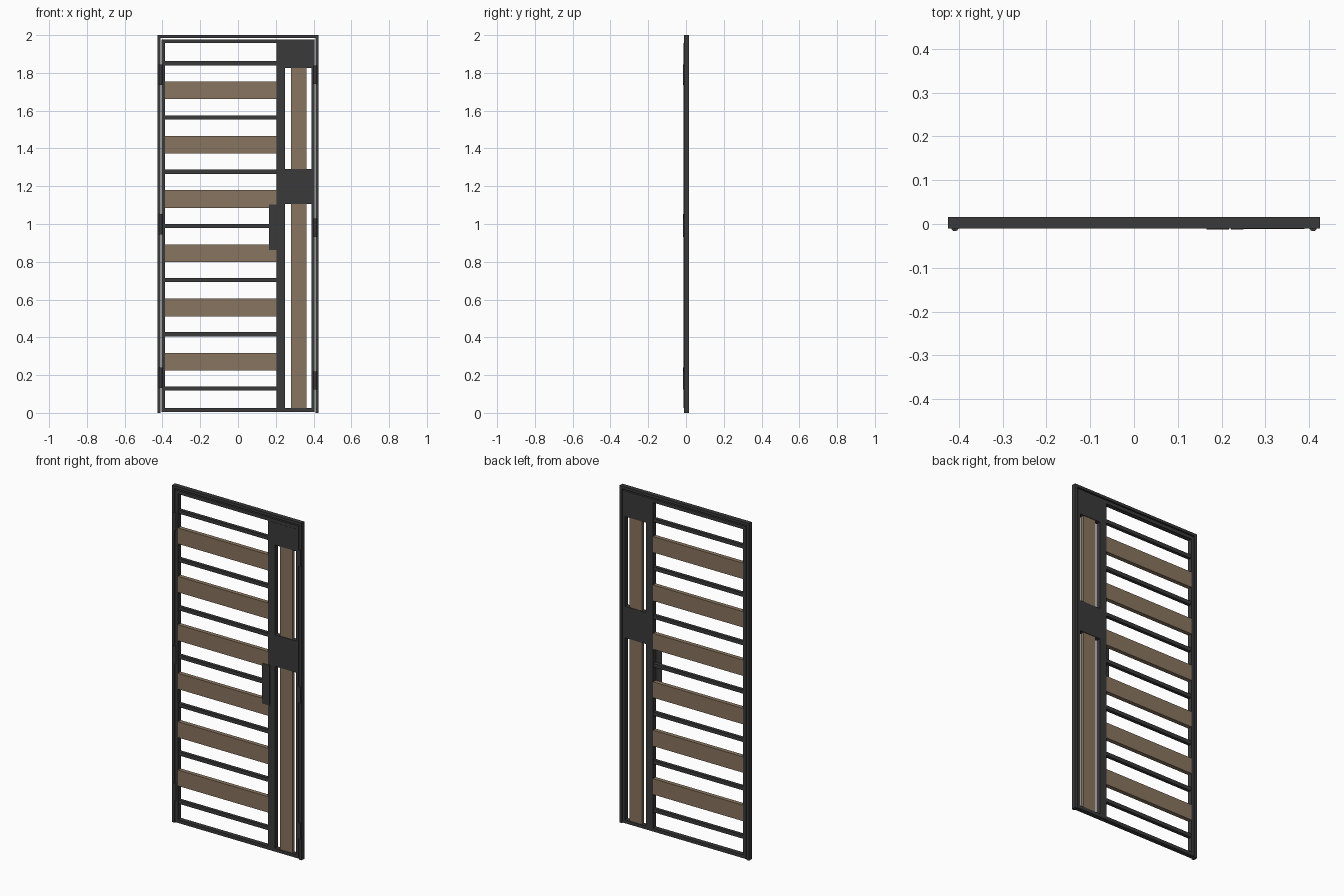
import bpy, bmesh

if "Cube" in bpy.data.objects:
    bpy.data.objects.remove(bpy.data.objects["Cube"])

def material(name, col):
    m = bpy.data.materials.new(name)
    m.diffuse_color = (*col, 1)
    m.use_nodes = True
    m.node_tree.nodes["Principled BSDF"].inputs["Base Color"].default_value = m.diffuse_color
    return m

DARK = material("charcoal_metal", (0.042, 0.042, 0.043))
WOOD = material("brown_wood", (0.25, 0.178, 0.117))

def box(name, x0, x1, y0, y1, z0, z1, mat=DARK):
    bm = bmesh.new()
    bmesh.ops.create_cube(bm, size=1)
    for v in bm.verts:
        v.co = (x1 if v.co.x > 0 else x0, y1 if v.co.y > 0 else y0, z1 if v.co.z > 0 else z0)
    me = bpy.data.meshes.new(name)
    bm.to_mesh(me)
    bm.free()
    me.materials.append(mat)
    ob = bpy.data.objects.new(name, me)
    bpy.context.collection.objects.link(ob)
    return ob

F, B = -0.0105, 0.0165   # front and back planes of the gate

# Fixed outer frame, open at the bottom
box("frame_left", -0.425, -0.409, F, B, 0, 1.984)
box("frame_right", 0.409, 0.425, F, B, 0, 1.984)
box("frame_top", -0.425, 0.425, F, B, 1.984, 2)

# Door leaf
box("leaf_left_stile", -0.405, -0.387, F, B, 0.005, 1.977)
box("leaf_right_stile", 0.389, 0.405, F, B, 0.005, 1.977)
box("leaf_middle_stile", 0.205, 0.25, F, B, 0.025, 1.957)
box("leaf_top_rail", -0.387, 0.389, F, B, 1.957, 1.977)
box("leaf_bottom_rail", -0.387, 0.389, F, B, 0.005, 0.025)
box("stile_cover_strip", 0.222, 0.25, F - 0.0015, F, 0.025, 1.957)

# Thin metal rails alternating with wooden planks
for i in range(7):
    z = 0.129 + i * 0.287
    box("thin_rail", -0.387, 0.205, -0.007, 0.013, z - 0.011, z + 0.011)
for i in range(6):
    z = 0.271 + i * 0.2873
    box("wood_plank", -0.387, 0.205, -0.0095, 0.0155, z - 0.047, z + 0.047, WOOD)

# Narrow side panel: two tall planks and two cover plates
box("lower_tall_plank", 0.28, 0.363, -0.0075, 0.0135, 0.025, 1.105, WOOD)
box("upper_tall_plank", 0.28, 0.363, -0.0075, 0.0135, 1.292, 1.825, WOOD)
box("lock_plate", 0.25, 0.389, F - 0.001, B, 1.105, 1.292)
box("top_plate", 0.25, 0.389, F - 0.001, B, 1.825, 1.957)

# Pull handle
box("pull_handle", 0.165, 0.217, F - 0.002, F, 0.863, 1.103)

# Hinge barrels on both sides
for x, zs in ((-0.409, (0.185, 0.998, 1.79)), (0.409, (0.172, 0.98, 1.79))):
    for z in zs:
        bpy.ops.mesh.primitive_cylinder_add(vertices=16, radius=0.0085, depth=0.108 if x < 0 else 0.096,
                                            location=(x, -0.008, z))
        ob = bpy.context.object
        ob.name = "hinge_barrel"
        ob.data.materials.append(DARK)
        bpy.ops.object.shade_smooth_by_angle()
